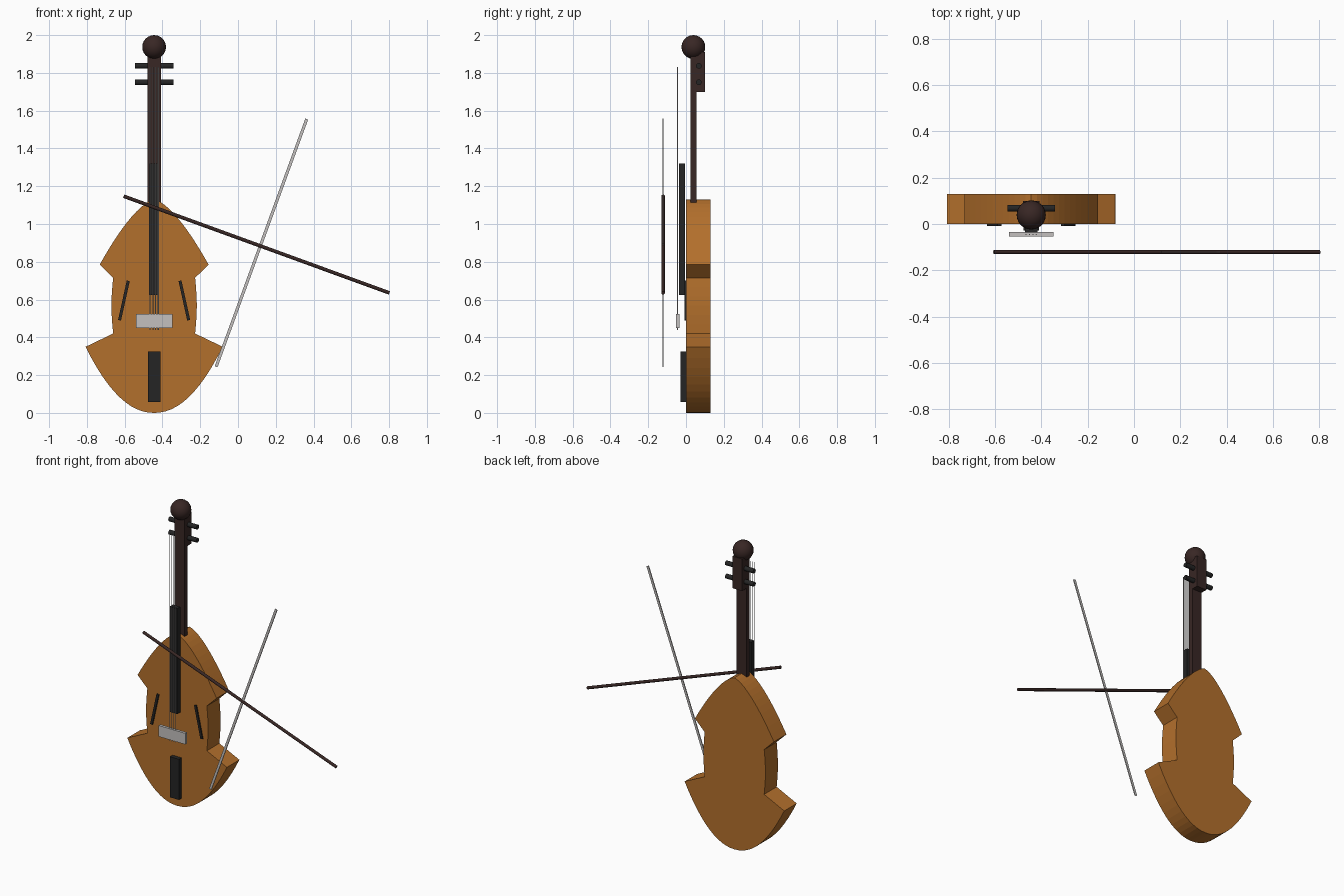
import bpy, bmesh, math
from mathutils import Vector

if "Cube" in bpy.data.objects:
    bpy.data.objects.remove(bpy.data.objects["Cube"])

CX = -0.444  # violin centre line


def material(name, rgb):
    m = bpy.data.materials.new(name)
    m.diffuse_color = (*rgb, 1)
    m.use_nodes = True
    m.node_tree.nodes["Principled BSDF"].inputs["Base Color"].default_value = m.diffuse_color
    return m


WOOD = material("varnished_wood", (0.45, 0.16, 0.025))
DARK = material("dark_wood", (0.04, 0.02, 0.018))
BLACK = material("ebony", (0.018, 0.018, 0.018))
PALE = material("pale", (0.55, 0.53, 0.52))


def finish(name, mat, smooth=False):
    ob = bpy.context.object
    ob.name = name
    ob.data.materials.append(mat)
    if smooth:
        bpy.ops.object.shade_smooth_by_angle()
    return ob


def box(name, mat, x, y, z, tilt=0):
    """Box from (min, max) ranges, optionally tilted about y."""
    bpy.ops.mesh.primitive_cube_add(
        size=1, location=[sum(r) / 2 for r in (x, y, z)], rotation=(0, tilt, 0))
    ob = finish(name, mat)
    ob.scale = [r[1] - r[0] for r in (x, y, z)]
    return ob


def rod(name, mat, a, b, radius, sides=16):
    a, b = Vector(a), Vector(b)
    bpy.ops.mesh.primitive_cylinder_add(
        vertices=sides, radius=radius, depth=(b - a).length, location=(a + b) / 2,
        rotation=(b - a).to_track_quat('Z', 'Y').to_euler())
    return finish(name, mat, True)


def span(half, centre=CX):
    return (centre - half, centre + half)


# Body: half outline, mirrored and extruded backwards
N = 12
half = [(0.363 * i / N, 0.35 * (i / N) ** 2.1) for i in range(N + 1)]
half += [(0.217 + 0.009 * math.sin(math.pi * i / 6), 0.42 + 0.295 * i / 6) for i in range(7)]
half += [(0.288 * i / N, 1.13 - 0.345 * (i / N) ** 1.5) for i in range(N, -1, -1)]
outline = half + [(-x, z) for x, z in reversed(half[1:-1])]
bm = bmesh.new()
face = bm.faces.new([bm.verts.new((CX + x, 0, z)) for x, z in outline])
back = bmesh.ops.extrude_face_region(bm, geom=[face])
bmesh.ops.translate(bm, vec=(0, 0.13, 0),
                    verts=[v for v in back["geom"] if isinstance(v, bmesh.types.BMVert)])
if not face.is_valid or len([f for f in bm.faces if len(f.verts) > 4]) < 2:
    bm.faces.new([v for v in bm.verts if abs(v.co.y) < 1e-6])
bmesh.ops.recalc_face_normals(bm, faces=bm.faces)
mesh = bpy.data.meshes.new("body")
bm.to_mesh(mesh)
bm.free()
body = bpy.data.objects.new("body", mesh)
bpy.context.collection.objects.link(body)
mesh.materials.append(WOOD)

# Neck, pegbox and scroll
box("neck", DARK, span(0.036), (0.024, 0.056), (1.10, 1.93))
box("pegbox", DARK, span(0.036), (0.03, 0.10), (1.70, 1.91))
bpy.ops.mesh.primitive_uv_sphere_add(segments=24, ring_count=12, radius=0.063,
                                     location=(CX, 0.039, 1.937))
finish("scroll", DARK, True)

# Tuning pegs
for i, z in enumerate((1.75, 1.837)):
    x0, x1 = span(0.102)
    rod(f"peg_{i}", BLACK, (x0, 0.068, z), (x1, 0.068, z), 0.015)

# Fingerboard, tailpiece, bridge
box("fingerboard", BLACK, span(0.027), (-0.037, -0.005), (0.625, 1.32))
box("tailpiece", BLACK, span(0.033), (-0.028, 0.002), (0.058, 0.325))
box("bridge", PALE, span(0.097), (-0.053, -0.035), (0.45, 0.523))

# Sound holes
for side, label in ((-1, "left"), (1, "right")):
    box(f"sound_hole_{label}", BLACK, span(0.008, CX + side * 0.16), (-0.008, 0.004),
        (0.488, 0.702), -side * math.radians(12.5))

# Strings
for i in range(4):
    x = CX + (i - 1.5) * 0.0145
    rod(f"string_{i}", PALE, (x, -0.045, 0.44), (x, -0.045, 1.83), 0.0027, 8)

# Bow stick and hair
rod("bow_stick", DARK, (-0.605, -0.121, 1.147), (0.802, -0.121, 0.635), 0.0095)
tilt = math.atan2(0.48, 1.312)
box("bow_hair", PALE, span(0.008, 0.124), (-0.124, -0.118), (0.202, 1.598), tilt)
